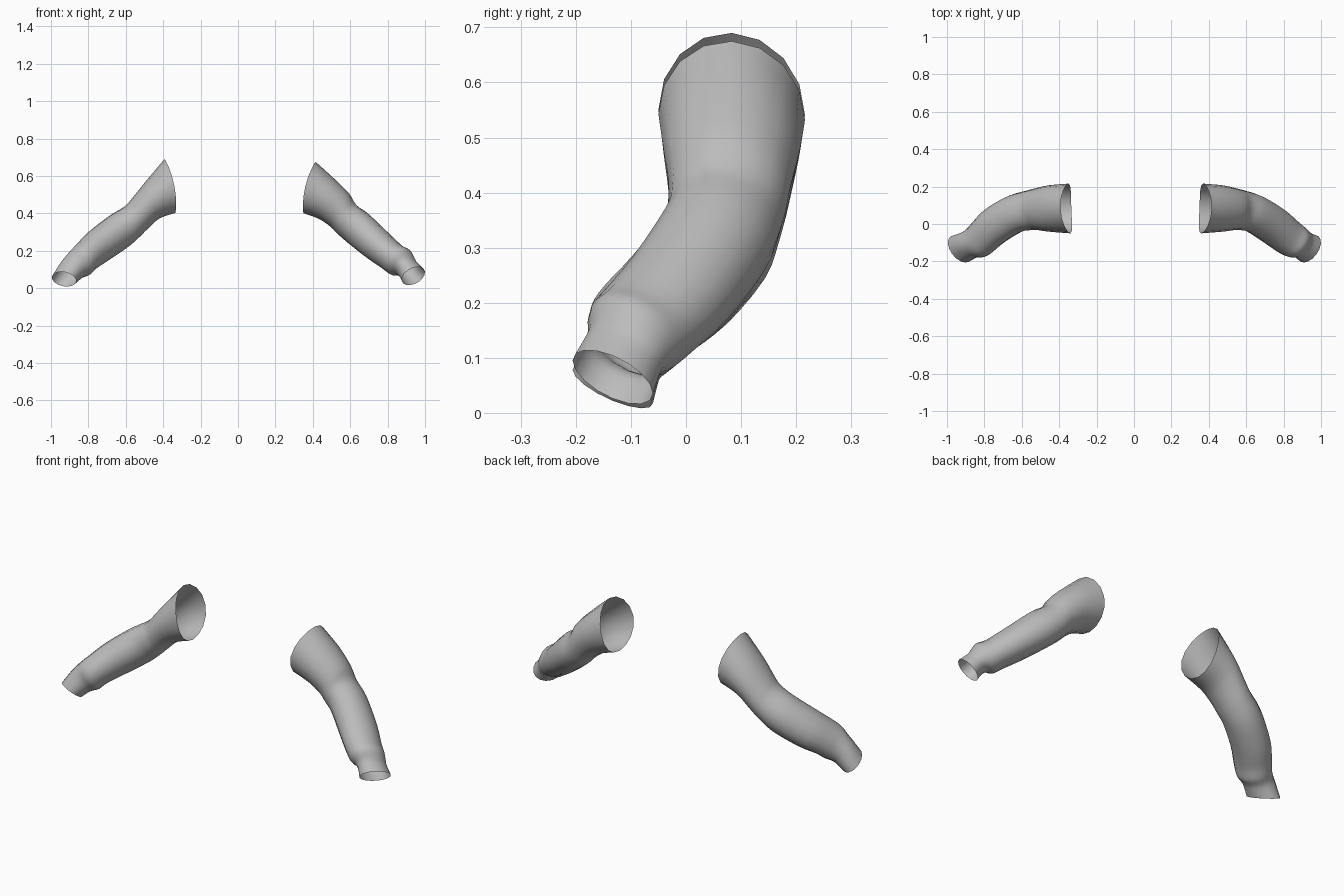
import bpy
import math
from mathutils import Vector

if "Cube" in bpy.data.objects:
    bpy.data.objects.remove(bpy.data.objects["Cube"])

SIDES = 16
STEPS = 3

cloth = bpy.data.materials.new("grey_cloth")
cloth.diffuse_color = (0.5, 0.5, 0.5, 1)
cloth.use_nodes = True
cloth.node_tree.nodes["Principled BSDF"].inputs["Base Color"].default_value = cloth.diffuse_color

# Upper x, upper z, lower x, lower z of each section from shoulder to wrist
RIGHT = [
    (.415, .675, .350, .400),
    (.515, .585, .430, .372),
    (.595, .505, .495, .328),
    (.632, .445, .535, .288),
    (.700, .395, .590, .240),
    (.810, .290, .685, .165),
    (.880, .225, .765, .110),
    (.920, .203, .810, .077),
    (.944, .160, .838, .077),
    (.955, .140, .862, .064),
    (.992, .104, .883, .026),
]
LEFT = [
    (.393, .690, .335, .402),
    (.490, .575, .420, .373),
    (.565, .482, .485, .315),
    (.605, .438, .525, .275),
    (.690, .385, .585, .222),
    (.800, .300, .690, .150),
    (.860, .238, .755, .107),
    (.890, .206, .788, .075),
    (.920, .172, .815, .064),
    (.947, .138, .835, .054),
    (.988, .074, .872, .022),
]
# Centre y, half depth and side lean of each section
DEPTHS = [
    (.083, .133, .005),
    (.083, .124, .000),
    (.079, .111, .005),
    (.072, .105, .015),
    (.054, .097, .030),
    (-.010, .093, .036),
    (-.068, .087, .036),
    (-.096, .081, .034),
    (-.107, .071, .030),
    (-.116, .069, .029),
    (-.133, .073, .030),
]


def ring(edge, depth, bow):
    """Oval of points round the arm at one section."""
    ux, uz, lx, lz = edge
    cy, half, lean = depth
    centre = Vector(((ux + lx) / 2, cy, (uz + lz) / 2))
    up = Vector(((ux - lx) / 2, 0, (uz - lz) / 2))
    side = Vector((lean, half, -lean))
    points = []
    for i in range(SIDES):
        a = 2 * math.pi * i / SIDES
        p = centre + up * math.cos(a) + side * math.sin(a)
        p.x += bow * math.sin(a) ** 2
        points.append(p)
    return points


def blend(a, b, c, d, t):
    """Smooth curve through b and c."""
    return (b * 2 + (c - a) * t + (a * 2 - b * 5 + c * 4 - d) * t * t
            + (b * 3 - a - c * 3 + d) * t ** 3) * 0.5


def sleeve(name, edges, sign):
    # the shoulder seam is bowed
    keys = [ring(e, d, -.018 if i == 0 else 0)
            for i, (e, d) in enumerate(zip(edges, DEPTHS))]
    last = len(keys) - 1
    rings = []
    for k in range(last):
        four = [keys[max(0, min(last, k + o))] for o in (-1, 0, 1, 2)]
        for s in range(STEPS):
            rings.append([blend(*pts, s / STEPS) for pts in zip(*four)])
    rings.append(keys[last])

    verts = [(p.x * sign, p.y, p.z) for r in rings for p in r]
    faces = []
    for r in range(len(rings) - 1):
        for i in range(SIDES):
            j = (i + 1) % SIDES
            f = (r * SIDES + i, r * SIDES + j,
                 (r + 1) * SIDES + j, (r + 1) * SIDES + i)
            faces.append(f if sign < 0 else f[::-1])
    mesh = bpy.data.meshes.new(name)
    mesh.from_pydata(verts, [], faces)
    mesh.materials.append(cloth)
    mesh.shade_smooth()
    obj = bpy.data.objects.new(name, mesh)
    bpy.context.collection.objects.link(obj)


sleeve("right_sleeve", RIGHT, 1)
sleeve("left_sleeve", LEFT, -1)
